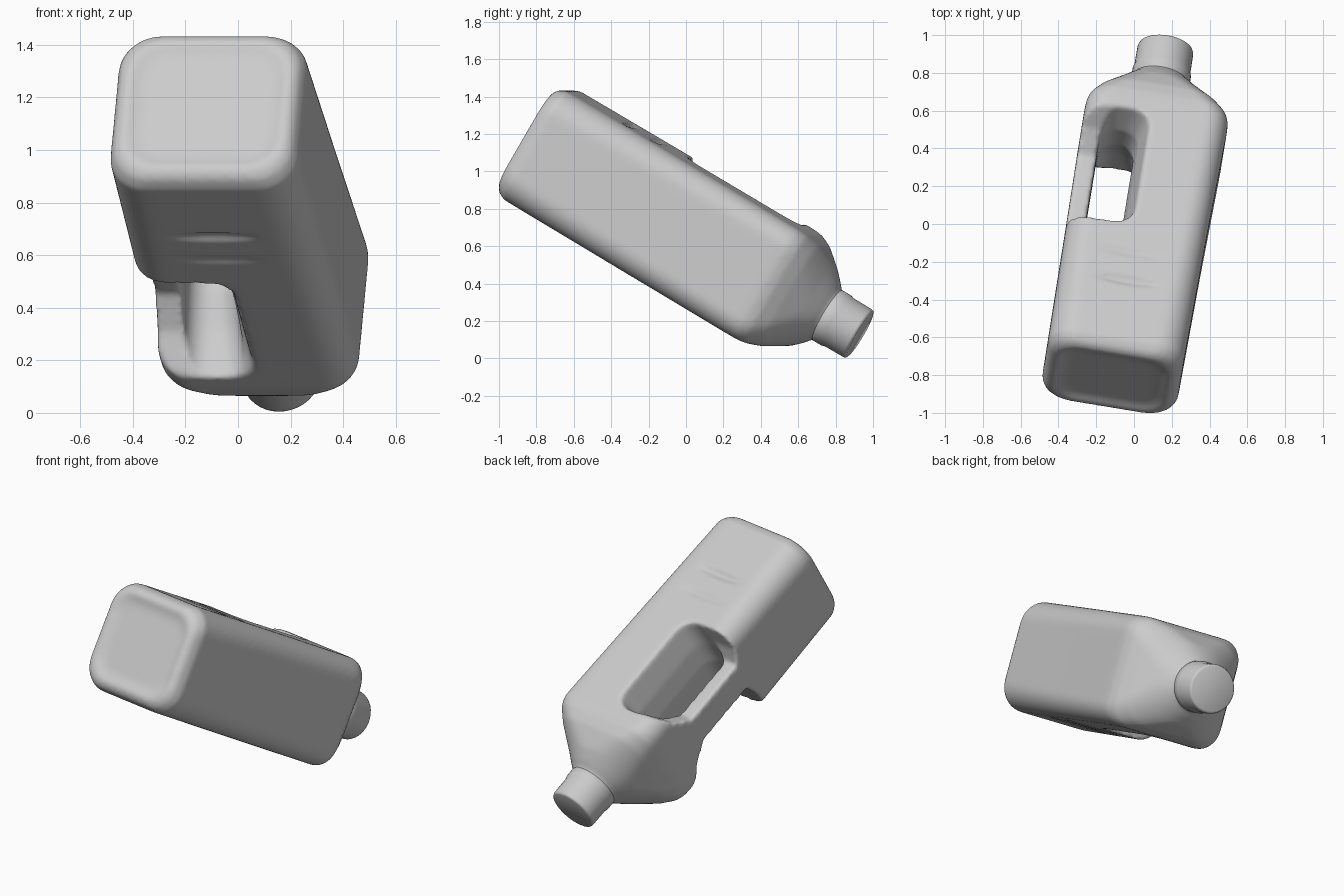
import bpy, bmesh, math
from mathutils import Vector, Matrix

if "Cube" in bpy.data.objects:
    bpy.data.objects.remove(bpy.data.objects["Cube"])

# Tilted frame of the jug: U across, V through the thickness, W from base to cap
W = Vector((0.140, 0.851, -0.506)).normalized()
U = Vector((0.987, -0.162, 0.0))
U = (U - W * U.dot(W)).normalized()
V = U.cross(W)
UC, VC = 0.013, 0.588          # axis position in the frame


def place(u, v, w):
    return U * u + V * v + W * w


def rounded(a, b, r, n=10):
    """Rounded rectangle outline, half sizes a and b, corner radius r."""
    r = min(r, a, b)
    pts = []
    for k, (sx, sy) in enumerate(((1, 1), (-1, 1), (-1, -1), (1, -1))):
        for i in range(n):
            t = (k + i / (n - 1)) * math.pi / 2
            pts.append((sx * (a - r) + r * math.cos(t),
                        sy * (b - r) + r * math.sin(t)))
    return pts


def finish(bm, name):
    bmesh.ops.remove_doubles(bm, verts=bm.verts, dist=1e-5)
    bmesh.ops.recalc_face_normals(bm, faces=bm.faces)
    me = bpy.data.meshes.new(name)
    bm.to_mesh(me)
    bm.free()
    ob = bpy.data.objects.new(name, me)
    bpy.context.collection.objects.link(ob)
    return ob


def loft(name, rings):
    bm = bmesh.new()
    rows = [[bm.verts.new(p) for p in ring] for ring in rings]
    n = len(rows[0])
    for lo, hi in zip(rows, rows[1:]):
        for i in range(n):
            j = (i + 1) % n
            bm.faces.new((lo[i], lo[j], hi[j], hi[i]))
    bm.faces.new(rows[0])
    bm.faces.new(rows[-1])
    return finish(bm, name)


def along_axis(name, sections):
    """Sections across the axis: position, half sizes, radius, sideways shift."""
    return loft(name, [[place(UC + s + x, VC + y, w) for x, y in rounded(a, b, r)]
                       for w, a, b, r, s in sections])


def along_depth(name, sections):
    """Sections across the depth: depth, U range, W range, radius."""
    rings = []
    for v, u0, u1, w0, w1, r in sections:
        uc, wc = (u0 + u1) / 2, (w0 + w1) / 2
        rings.append([place(uc + x, v, wc + y)
                      for x, y in rounded((u1 - u0) / 2, (w1 - w0) / 2, r)])
    return loft(name, rings)


plastic = bpy.data.materials.new("grey plastic")
plastic.diffuse_color = (0.6, 0.6, 0.6, 1)
plastic.use_nodes = True
plastic.node_tree.nodes["Principled BSDF"].inputs["Base Color"].default_value = plastic.diffuse_color

# Bottle body: recessed base, rounded box, shoulder closing to the neck
body = along_axis("bottle_body", [
    (-1.295, 0.230, 0.200, 0.09, 0), (-1.300, 0.265, 0.230, 0.11, 0),
    (-1.314, 0.300, 0.268, 0.13, 0), (-1.310, 0.322, 0.292, 0.14, 0),
    (-1.290, 0.346, 0.318, 0.15, 0), (-1.245, 0.364, 0.337, 0.15, 0.002),
    (-0.500, 0.372, 0.338, 0.13, 0.006), (0.170, 0.382, 0.338, 0.12, 0.012),
    (0.225, 0.380, 0.338, 0.12, 0.012), (0.275, 0.366, 0.333, 0.13, 0.010),
    (0.346, 0.322, 0.310, 0.16, 0.006), (0.453, 0.238, 0.245, 0.21, 0),
    (0.510, 0.187, 0.192, 0.185, 0), (0.545, 0.150, 0.150, 0.150, 0),
    (0.600, 0.138, 0.138, 0.138, 0)])

# Hole behind the handle, and the hollows on both sides of the handle
cutters = [
    along_depth("handle_hole", [
        (0.10, -0.25, 0.03, -0.54, 0.17, 0.09),
        (0.45, -0.25, -0.04, -0.53, 0.15, 0.09),
        (0.60, -0.25, -0.06, -0.53, 0.11, 0.09),
        (0.75, -0.255, -0.045, -0.53, 0.11, 0.09),
        (0.90, -0.27, -0.01, -0.535, 0.15, 0.10),
        (1.00, -0.29, 0.02, -0.54, 0.18, 0.11)]),
    along_depth("lower_hollow", [
        (0.10, -0.60, 0.05, -0.56, 0.20, 0.10),
        (0.25, -0.60, 0.03, -0.54, 0.16, 0.10),
        (0.40, -0.60, -0.02, -0.52, 0.07, 0.10),
        (0.50, -0.60, -0.06, -0.48, -0.05, 0.10)]),
    along_depth("upper_hollow", [
        (1.05, -0.60, -0.04, -0.56, 0.20, 0.10),
        (0.92, -0.60, -0.05, -0.54, 0.15, 0.10),
        (0.80, -0.60, -0.07, -0.53, 0.07, 0.10),
        (0.70, -0.60, -0.08, -0.49, -0.05, 0.10)]),
]

# Shallow grooves across both broad sides
for v in (VC - 0.340, VC + 0.340):
    for w, depth in ((-0.89, 0.020), (-0.72, 0.012)):
        m = Matrix((U * 0.19, V * depth, W * 0.028)).transposed().to_4x4()
        m.translation = place(UC, v, w)
        bm = bmesh.new()
        bmesh.ops.create_uvsphere(bm, u_segments=24, v_segments=12, radius=1, matrix=m)
        cutters.append(finish(bm, "groove"))

for c in cutters:
    c.hide_render = True
    mod = body.modifiers.new("cut", 'BOOLEAN')
    mod.operation = 'DIFFERENCE'
    mod.solver = 'EXACT'
    mod.object = c

# Soften all edges like blown plastic
mod = body.modifiers.new("remesh", 'REMESH')
mod.mode = 'VOXEL'
mod.voxel_size = 0.012
mod = body.modifiers.new("soften", 'SMOOTH')
mod.factor = 0.5
mod.iterations = 10

# Bake the result and drop the cutters
dg = bpy.context.evaluated_depsgraph_get()
mesh = bpy.data.meshes.new_from_object(body.evaluated_get(dg))
body.modifiers.clear()
body.data = mesh
for c in cutters:
    bpy.data.objects.remove(c)

# Screw cap
cap = along_axis("cap", [(w, r, r, r, 0.002) for w, r in (
    (0.530, 0.145), (0.548, 0.156), (0.600, 0.156), (0.620, 0.150),
    (0.735, 0.149), (0.746, 0.145), (0.751, 0.135))])

for ob in (body, cap):
    ob.data.materials.clear()
    ob.data.materials.append(plastic)
    for p in ob.data.polygons:
        p.use_smooth = True
        p.material_index = 0
bpy.ops.object.select_all(action='DESELECT')
cap.select_set(True)
bpy.context.view_layer.objects.active = cap
bpy.ops.object.shade_smooth_by_angle(angle=math.radians(50))
